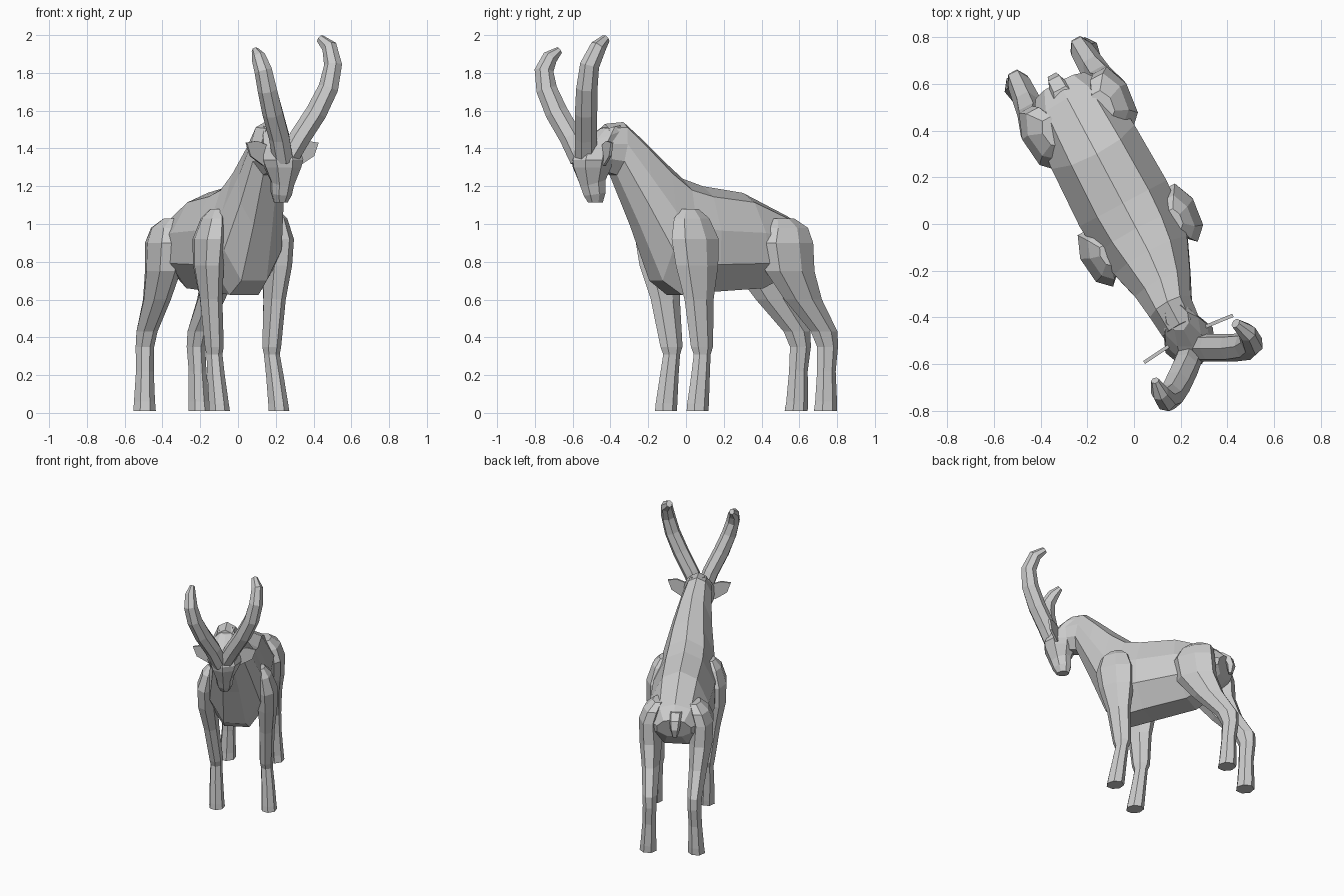
import bpy, bmesh
from math import sin, cos, pi, radians
from mathutils import Vector

HEADING = radians(-62)   # local x = forward, local y = the animal's left side


def loft(name, rings, heading=HEADING):
    """Skin a list of equal-length point rings and cap both ends."""
    bm = bmesh.new()
    rows = [[bm.verts.new(p) for p in r] for r in rings]
    n = len(rows[0])
    for a, b in zip(rows, rows[1:]):
        for i in range(n):
            j = (i + 1) % n
            bm.faces.new((a[i], a[j], b[j], b[i]))
    bm.faces.new(rows[0])
    bm.faces.new(rows[-1])
    bmesh.ops.recalc_face_normals(bm, faces=bm.faces)
    me = bpy.data.meshes.new(name)
    bm.to_mesh(me)
    bm.free()
    ob = bpy.data.objects.new(name, me)
    ob.rotation_euler.z = heading
    bpy.context.collection.objects.link(ob)
    return ob


def oval(x, y, z, rx, ry, n=7, slope=0.0):
    """Horizontal ring, optionally tilted along the forward axis."""
    return [(x + rx * cos(2 * pi * i / n), y + ry * sin(2 * pi * i / n),
             z + slope * cos(2 * pi * i / n)) for i in range(n)]


def tube(name, path, sides=7):
    """Tapered horn following world points (x, y, z, radius)."""
    pts = [Vector(p[:3]) for p in path]
    rings = []
    for i, p in enumerate(pts):
        t = (pts[min(i + 1, len(pts) - 1)] - pts[max(i - 1, 0)]).normalized()
        a = Vector((0.88, 0.47, 0))
        a = (a - t * a.dot(t)).normalized()
        b = t.cross(a)
        r = path[i][3]
        rings.append([p + r * (cos(2 * pi * k / sides) * a + 1.12 * sin(2 * pi * k / sides) * b)
                      for k in range(sides)])
    return loft(name, rings, 0)


# Body and neck: top x, top z, bottom x, bottom z, half width, side shift
half = [(0.58, 0.90), (0.98, 0.58), (0.96, 0.26), (0.42, 0.0)]
section = [(0, 1.0)] + half + [(-w, t) for w, t in reversed(half)]
stations = [
    (-0.69, 0.96, -0.65, 0.82, 0.12, 0),
    (-0.61, 1.04, -0.55, 0.72, 0.185, 0),
    (-0.34, 1.165, -0.42, 0.66, 0.205, 0),
    (-0.10, 1.20, -0.10, 0.64, 0.215, 0),
    (0.02, 1.24, 0.07, 0.625, 0.205, 0),
    (0.13, 1.33, 0.18, 0.70, 0.18, 0),
    (0.26, 1.45, 0.30, 0.99, 0.135, -0.01),
    (0.36, 1.54, 0.42, 1.26, 0.10, -0.03),
    (0.47, 1.53, 0.50, 1.28, 0.09, -0.03),
]
loft("body", [[(bx + (tx - bx) * t, v + hw * w, bz + (tz - bz) * t) for w, t in section]
              for tx, tz, bx, bz, hw, v in stations])

# Legs: z, forward, side, forward radius, side radius
front = [(0.01, 0.05, 0.178, 0.062, 0.055), (0.05, 0.045, 0.178, 0.062, 0.052),
         (0.20, 0.025, 0.176, 0.053, 0.046), (0.31, 0.01, 0.172, 0.048, 0.042),
         (0.35, 0.01, 0.172, 0.064, 0.048),
         (0.60, 0.03, 0.19, 0.085, 0.054), (0.78, 0.045, 0.205, 0.125, 0.068),
         (0.92, 0.055, 0.205, 0.14, 0.07), (1.03, 0.065, 0.185, 0.105, 0.052),
         (1.08, 0.065, 0.165, 0.05, 0.028)]
hind = [(0.01, -0.745, 0.165, 0.065, 0.06), (0.06, -0.75, 0.163, 0.062, 0.056),
        (0.22, -0.755, 0.158, 0.053, 0.047), (0.35, -0.765, 0.153, 0.06, 0.048),
        (0.43, -0.745, 0.153, 0.078, 0.052), (0.60, -0.615, 0.162, 0.11, 0.064),
        (0.75, -0.53, 0.172, 0.145, 0.08), (0.90, -0.51, 0.18, 0.155, 0.075),
        (0.98, -0.52, 0.155, 0.125, 0.07), (1.03, -0.51, 0.12, 0.07, 0.045)]
for side, word in ((1, "left"), (-1, "right")):
    for part, rows, lean in (("front_leg", front, 0.04), ("hind_leg", hind, 0.0)):
        loft(f"{part}_{word}", [oval(x, side * y + lean * max(0, 1 - z / 0.8), z, rx, ry)
                                for z, x, y, rx, ry in rows])

# Head: hangs down, muzzle at the bottom
loft("head", [oval(x, -0.025, z, rx, ry, 8, s) for z, x, rx, ry, s in (
    (1.115, 0.53, 0.045, 0.035, 0.0), (1.16, 0.535, 0.065, 0.055, -0.01),
    (1.22, 0.545, 0.075, 0.062, -0.02), (1.30, 0.55, 0.11, 0.10, 0.0),
    (1.34, 0.55, 0.115, 0.115, 0.0),
    (1.41, 0.525, 0.115, 0.10, -0.01), (1.47, 0.48, 0.10, 0.08, -0.03),
    (1.515, 0.44, 0.06, 0.05, -0.01))])

# Ears: thin leaves standing out to each side
leaf = [(0.05, 1.34), (0.09, 1.42), (0.15, 1.44), (0.215, 1.43), (0.19, 1.36), (0.11, 1.31)]
for side, word in ((1, "left"), (-1, "right")):
    loft(f"ear_{word}", [[(0.515 + d + 0.1 * y, -0.025 + side * y, z) for y, z in leaf]
                         for d in (0, 0.015)])

# Horns: sweep up and out, tips hook back
tube("horn_left", [(0.26, -0.53, 1.34, 0.055), (0.33, -0.53, 1.46, 0.056), (0.415, -0.53, 1.59, 0.056),
                   (0.48, -0.525, 1.72, 0.053), (0.505, -0.51, 1.84, 0.048),
                   (0.485, -0.465, 1.935, 0.04), (0.435, -0.425, 1.98, 0.022)])
tube("horn_right", [(0.24, -0.555, 1.34, 0.055), (0.22, -0.61, 1.46, 0.056), (0.185, -0.685, 1.59, 0.056),
                    (0.157, -0.737, 1.71, 0.052), (0.135, -0.752, 1.81, 0.047),
                    (0.11, -0.72, 1.88, 0.038), (0.09, -0.67, 1.92, 0.018)])

# Tail: short stub lying against the rump
loft("tail", [oval(x, -0.01, z, rx, ry, 5) for z, x, rx, ry in (
    (0.84, -0.70, 0.015, 0.02), (0.90, -0.705, 0.03, 0.035),
    (0.96, -0.68, 0.04, 0.045), (1.00, -0.63, 0.035, 0.05))])
